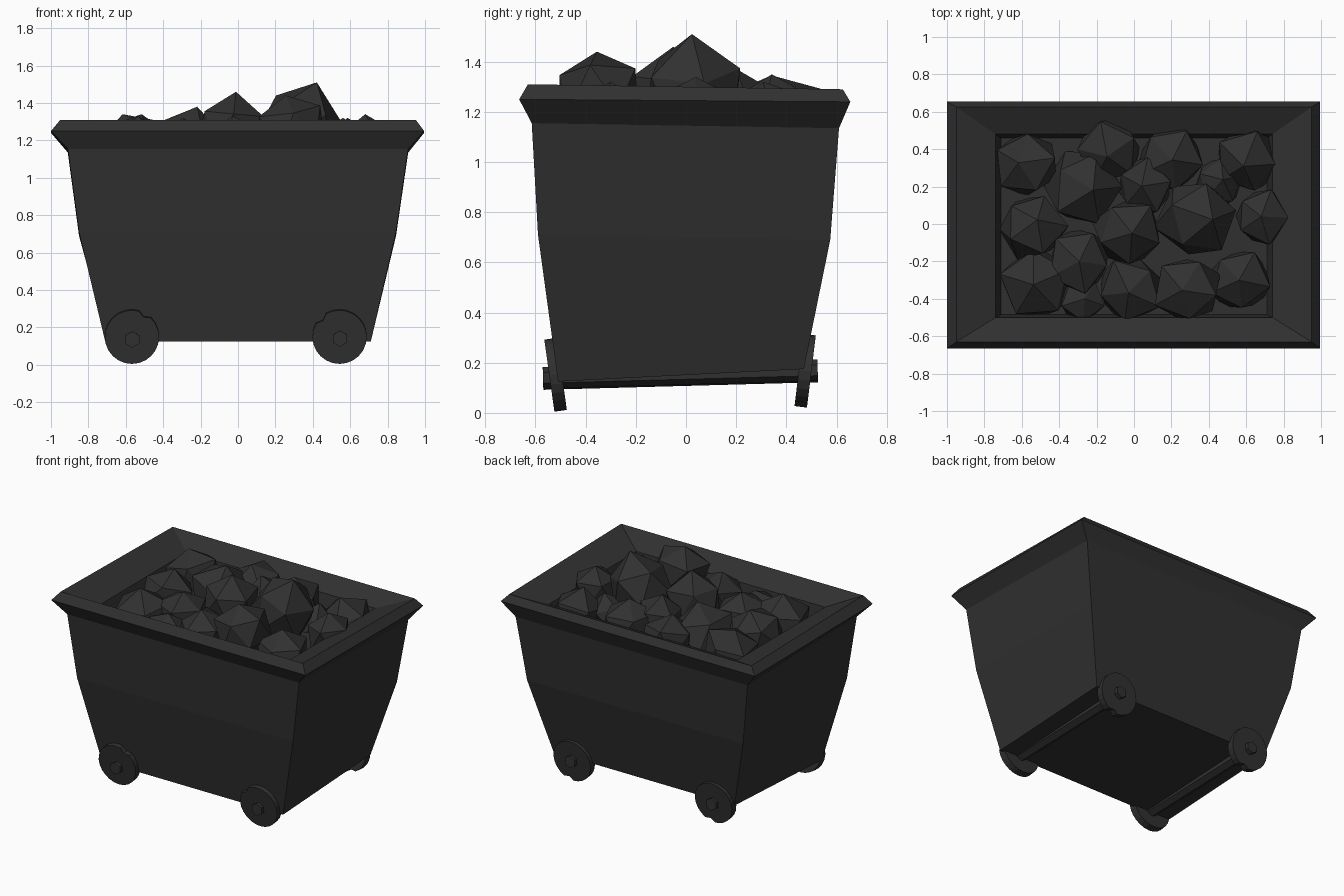
import bpy, bmesh, math, random
from mathutils import Matrix, Vector

if "Cube" in bpy.data.objects:
    bpy.data.objects.remove(bpy.data.objects["Cube"])

random.seed(4)
iron = bpy.data.materials.new("charcoal_black")
iron.diffuse_color = (0.03, 0.03, 0.03, 1)
iron.use_nodes = True
iron.node_tree.nodes["Principled BSDF"].inputs["Base Color"].default_value = iron.diffuse_color


def finish(name, bm):
    bmesh.ops.recalc_face_normals(bm, faces=bm.faces)
    mesh = bpy.data.meshes.new(name)
    bm.to_mesh(mesh)
    bm.free()
    mesh.materials.append(iron)
    obj = bpy.data.objects.new(name, mesh)
    bpy.context.collection.objects.link(obj)
    return obj


# Tub: rectangular rings, each x0, x1, y0, y1, z, rise from front to back
rings = [
    (-0.71, 0.71, -0.51, 0.47, 0.15, 0.05),
    (-0.85, 0.845, -0.59, 0.575, 0.70, -0.02),
    (-0.91, 0.91, -0.615, 0.61, 1.145, -0.02),
    (-1.0, 0.995, -0.665, 0.655, 1.245, -0.01),
    (-0.95, 0.95, -0.63, 0.625, 1.30, -0.02),
    (-0.74, 0.74, -0.50, 0.48, 1.22, 0.0),
    (-0.71, 0.71, -0.485, 0.46, 1.12, 0.0),
]
bm = bmesh.new()
loops = []
for x0, x1, y0, y1, z, rise in rings:
    loops.append([bm.verts.new(c) for c in (
        (x0, y0, z - rise / 2), (x1, y0, z - rise / 2),
        (x1, y1, z + rise / 2), (x0, y1, z + rise / 2))])
for a, b in zip(loops, loops[1:]):
    for i in range(4):
        j = (i + 1) % 4
        bm.faces.new((a[i], a[j], b[j], b[i]))
bm.faces.new(loops[0][::-1])
bm.faces.new(loops[-1])
finish("tub", bm)


# Wheels: thin discs leaning outward at the top, each with a chipped rim
def wheel(name, centre, lean, chip):
    bm = bmesh.new()
    n, half, radius = 24, 0.025, 0.145
    sides = []
    for y in (-half, half):
        ring = []
        for i in range(n):
            a = math.tau * i / n
            r = radius * (0.86 if i == chip else 1)
            ring.append(bm.verts.new((r * math.cos(a), y, r * math.sin(a))))
        bm.faces.new(ring)
        sides.append(ring)
    for i in range(n):
        j = (i + 1) % n
        bm.faces.new((sides[0][i], sides[0][j], sides[1][j], sides[1][i]))
    bm.transform(Matrix.Translation(centre) @ Matrix.Rotation(lean, 4, "X"))
    finish(name, bm)


# Axles: hexagonal bars running through both wheels
def axle(name, x, z):
    bm = bmesh.new()
    start, end = Vector((x, -0.57, z)), Vector((x, 0.525, z + 0.03))
    bmesh.ops.create_cone(bm, cap_ends=True, segments=6, radius1=0.043,
                          radius2=0.043, depth=(end - start).length)
    turn = (end - start).to_track_quat("Z", "Y").to_matrix().to_4x4()
    bm.transform(Matrix.Translation((start + end) / 2) @ turn)
    finish(name, bm)


for label, x, z, chip in (("left", -0.565, 0.135, 4), ("right", 0.545, 0.14, 9)):
    axle(label + "_axle", x, z)
    wheel(label + "_front_wheel", (x - 0.002, -0.52, 0.152), math.radians(8), chip)
    wheel(label + "_back_wheel", (x, 0.475, 0.168), math.radians(-7), 19)

# Coal lumps: x, y, radius, top height
lumps = [
    (-.57, .32, .18, 1.34), (-.28, .20, .20, 1.38), (-.14, .40, .17, 1.34),
    (.20, .35, .18, 1.35), (.61, .34, .18, 1.32), (.06, .20, .15, 1.37),
    (-.55, -.02, .18, 1.34), (-.03, -.05, .19, 1.46), (.34, .03, .21, 1.51),
    (.68, .04, .15, 1.34), (-.52, -.31, .19, 1.33), (-.29, -.20, .17, 1.32),
    (-.02, -.35, .18, 1.33), (.29, -.35, .18, 1.44), (.56, -.30, .17, 1.32),
    (-.28, -.40, .12, 1.25), (.45, .22, .13, 1.28),
]
for k, (x, y, r, top) in enumerate(lumps):
    bm = bmesh.new()
    bmesh.ops.create_icosphere(bm, subdivisions=1, radius=r * 1.06)
    bm.transform(Matrix.Rotation(random.uniform(0, 6), 4, "Z")
                 @ Matrix.Rotation(random.uniform(-.35, .35), 4, "X"))
    for v in bm.verts:
        v.co *= random.uniform(0.9, 1.1)
    peak = max(v.co.z for v in bm.verts)
    bm.transform(Matrix.Translation((x, y, top - peak)))
    finish("coal_lump_%02d" % (k + 1), bm)
